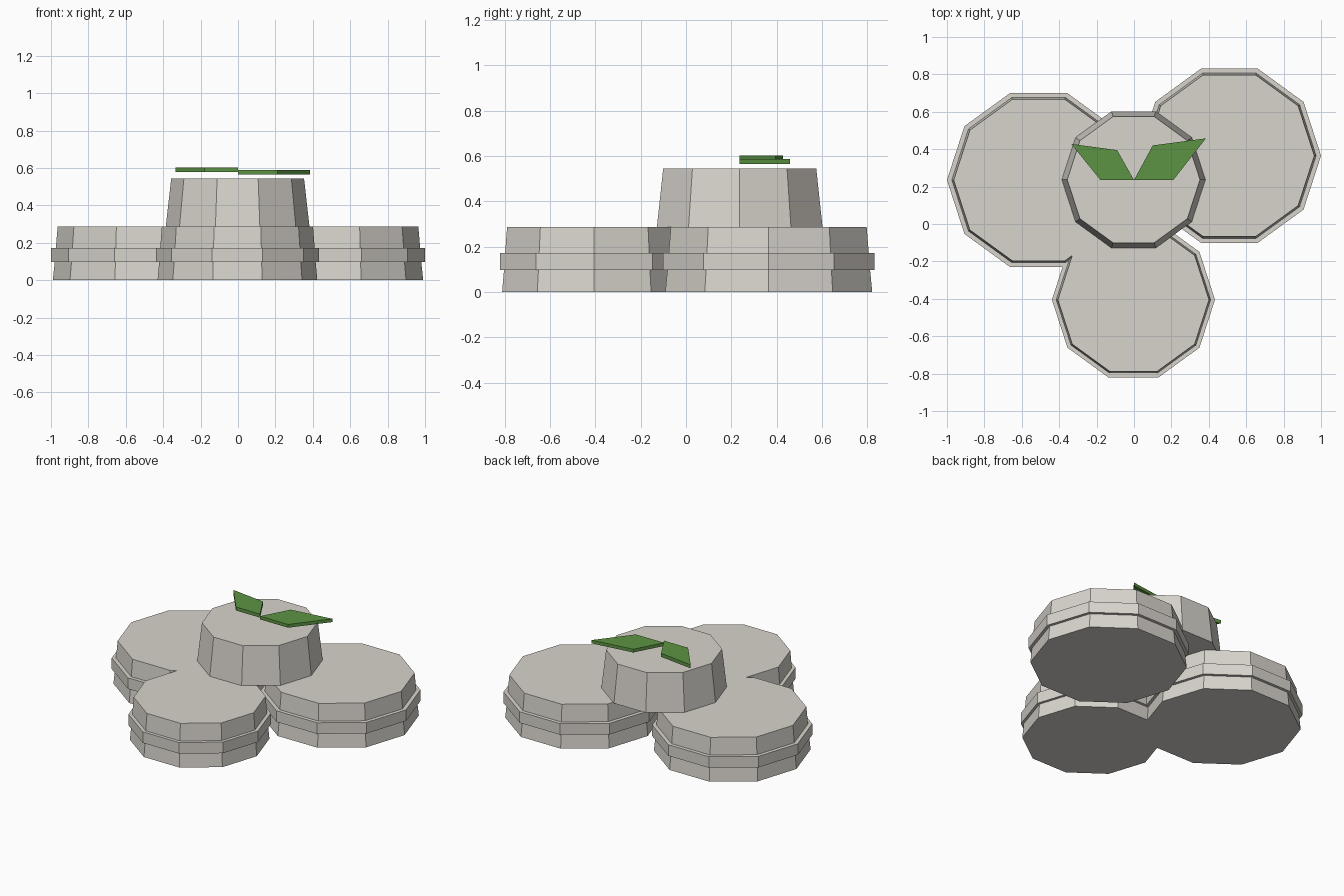
import bpy, bmesh, math

if "Cube" in bpy.data.objects:
    bpy.data.objects.remove(bpy.data.objects["Cube"])


def material(name, rgb):
    m = bpy.data.materials.new(name)
    m.diffuse_color = (*rgb, 1)
    m.use_nodes = True
    m.node_tree.nodes["Principled BSDF"].inputs["Base Color"].default_value = m.diffuse_color
    return m


STONE = material("warm grey stone", (0.69, 0.66, 0.61))
GREEN = material("leaf green", (0.107, 0.296, 0.056))


def finish(bm, name, mat):
    bmesh.ops.recalc_face_normals(bm, faces=bm.faces)
    mesh = bpy.data.meshes.new(name)
    bm.to_mesh(mesh)
    bm.free()
    mesh.materials.append(mat)
    bpy.context.collection.objects.link(bpy.data.objects.new(name, mesh))


def ring_stack(name, x, y, profile, mat, sides=10):
    """Capped ten-sided solid from (radius, height) pairs."""
    bm = bmesh.new()
    rings = []
    for r, z in profile:
        angles = [2 * math.pi * i / sides for i in range(sides)]
        rings.append([bm.verts.new((x + r * math.cos(a), y + r * math.sin(a), z)) for a in angles])
    for lo, hi in zip(rings, rings[1:]):
        for i in range(sides):
            j = (i + 1) % sides
            bm.faces.new((lo[i], lo[j], hi[j], hi[i]))
    bm.faces.new(rings[0][::-1])
    bm.faces.new(rings[-1])
    finish(bm, name, mat)


def leaf(name, outline, z0, z1):
    """Thin flat plate from an outline."""
    bm = bmesh.new()
    face = bm.faces.new([bm.verts.new((x, y, z0)) for x, y in outline])
    top = bmesh.ops.extrude_face_region(bm, geom=[face])["geom"]
    verts = [v for v in top if isinstance(v, bmesh.types.BMVert)]
    bmesh.ops.translate(bm, verts=verts, vec=(0, 0, z1 - z0))
    finish(bm, name, GREEN)


# Three lower drums, each tapering upward with a protruding belt
for side, x, y, r in (("left", -0.51, 0.235, 0.49),
                      ("right", 0.51, 0.365, 0.49),
                      ("front", -0.003, -0.405, 0.436)):
    k = r / 0.49
    ring_stack(side + "_drum", x, y,
               [(0.48 * k, 0), (0.470 * k, 0.098), (r, 0.098), (r, 0.173),
                (0.464 * k, 0.173), (0.454 * k, 0.288)], STONE)

# Upper drum resting on all three
ring_stack("upper_drum", -0.002, 0.237, [(0.384, 0.288), (0.355, 0.545)], STONE)

# Pair of leaves above the upper drum
leaf("left_leaf", [(0, 0.235), (-0.08 - 0.10, 0.235), (-0.335, 0.428), (-0.09, 0.395)], 0.578, 0.602)
leaf("right_leaf", [(0, 0.235), (0.21, 0.235), (0.385, 0.458), (0.10, 0.42)], 0.566, 0.588)
